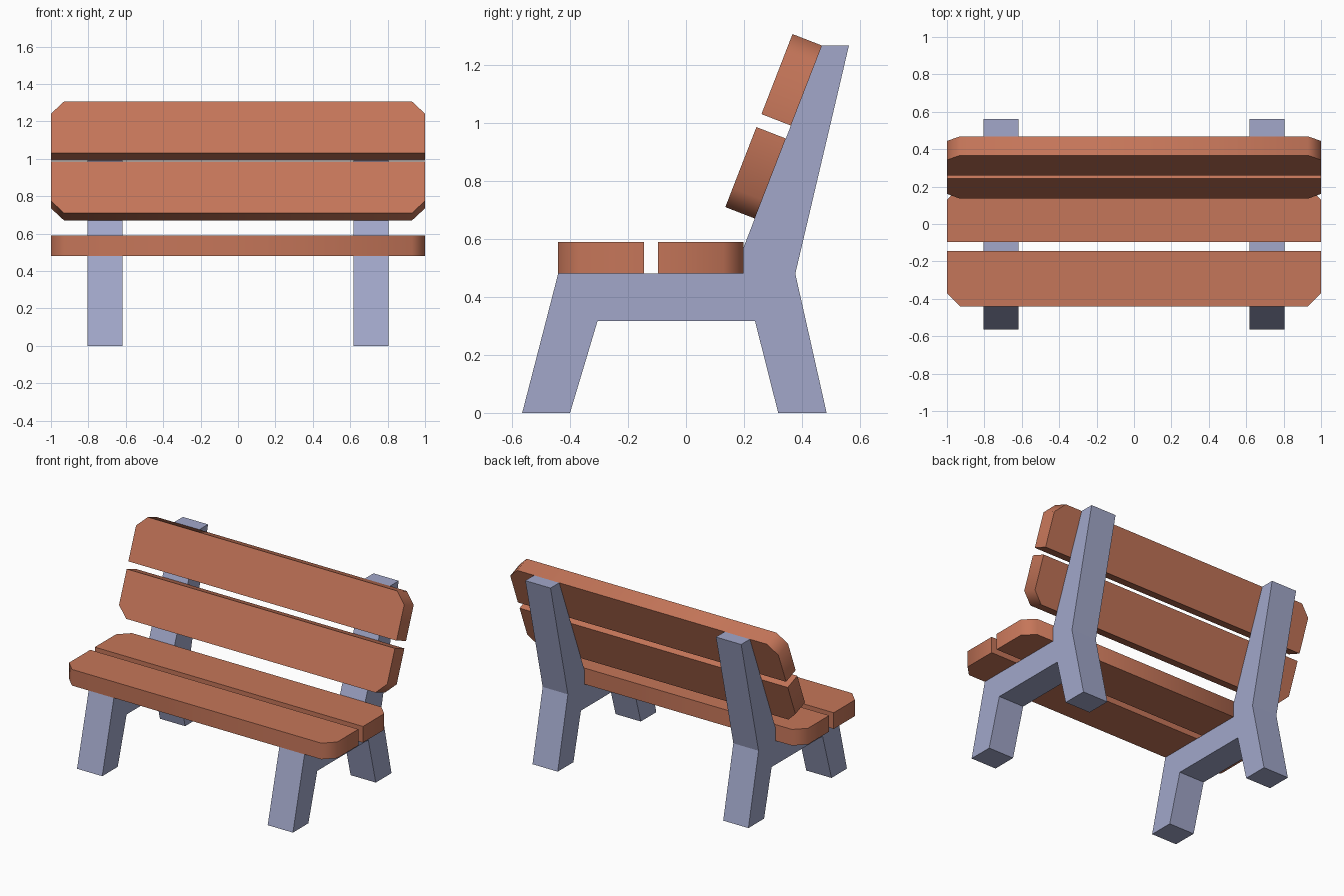
import bpy, bmesh, math
from mathutils import Vector

if "Cube" in bpy.data.objects:
    bpy.data.objects.remove(bpy.data.objects["Cube"])


def material(name, rgb):
    m = bpy.data.materials.new(name)
    m.diffuse_color = (*rgb, 1)
    m.use_nodes = True
    m.node_tree.nodes["Principled BSDF"].inputs["Base Color"].default_value = m.diffuse_color
    return m


wood = material("red_brown_wood", (0.56, 0.18, 0.10))
metal = material("blue_grey_frame", (0.36, 0.39, 0.59))


def prism(name, outline, offset, mat):
    """Extrude a flat outline of 3D points along offset."""
    bm = bmesh.new()
    face = bm.faces.new([bm.verts.new(p) for p in outline])
    new = bmesh.ops.extrude_face_region(bm, geom=[face])["geom"]
    bmesh.ops.translate(bm, vec=offset, verts=[g for g in new if isinstance(g, bmesh.types.BMVert)])
    bmesh.ops.recalc_face_normals(bm, faces=bm.faces)
    me = bpy.data.meshes.new(name)
    bm.to_mesh(me)
    bm.free()
    me.materials.append(mat)
    ob = bpy.data.objects.new(name, me)
    bpy.context.collection.objects.link(ob)
    return ob


# Side frames: front leg, seat rail, rear leg and leaning back post in one profile
profile = [(-0.565, 0), (-0.4, 0), (-0.305, 0.317), (0.238, 0.317), (0.318, 0), (0.485, 0),
           (0.377, 0.48), (0.562, 1.267), (0.469, 1.267), (0.199, 0.572), (0.199, 0.48), (-0.441, 0.48)]
for side, x in (("left", -0.805), ("right", 0.617)):
    prism(side + "_frame", [Vector((x, y, z)) for y, z in profile], Vector((0.188, 0, 0)), metal)

# Planks: the outer long edge has its two corners cut off
WIDTH, THICK, CUT = 0.296, 0.109, 0.07


def plank(name, inner, outward, normal):
    shape = [(-1, 0), (1, 0), (1, WIDTH - CUT), (1 - CUT, WIDTH), (CUT - 1, WIDTH), (-1, WIDTH - CUT)]
    pts = [Vector((x, *inner)) + outward * v for x, v in shape]
    ob = prism(name, pts, normal * THICK, wood)
    bpy.ops.object.select_all(action='DESELECT')
    ob.select_set(True)
    bpy.context.view_layer.objects.active = ob
    bpy.ops.object.shade_smooth_by_angle(angle=math.radians(50))


up = Vector((0, 0, 1))
plank("seat_front_plank", (-0.145, 0.48), Vector((0, -1, 0)), up)
plank("seat_rear_plank", (-0.097, 0.48), Vector((0, 1, 0)), up)

# Backrest planks lie on the sloping front of the posts
lean = Vector((0, 0.27, 0.695)).normalized()
front = Vector((0, -lean.z, lean.y))
top = Vector((0, 0.469, 1.267))
upper = top - lean * WIDTH
lower = top - lean * (WIDTH + 0.048)
plank("backrest_upper_plank", upper.yz, lean, front)
plank("backrest_lower_plank", lower.yz, -lean, front)
